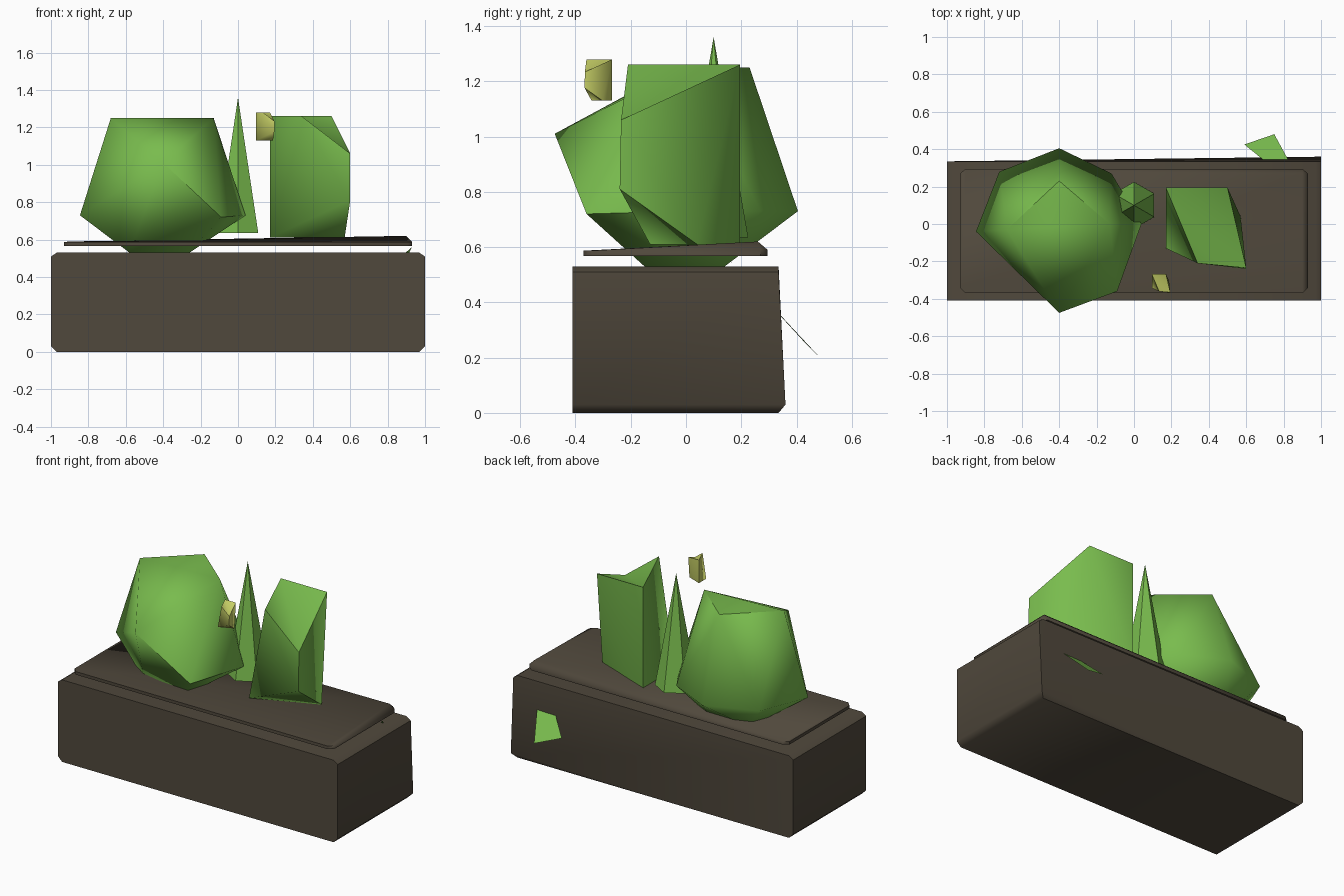
import bpy, bmesh, math
from mathutils import Vector

if "Cube" in bpy.data.objects:
    bpy.data.objects.remove(bpy.data.objects["Cube"])


def material(name, rgb):
    m = bpy.data.materials.new(name)
    m.diffuse_color = (*rgb, 1)
    m.use_nodes = True
    m.node_tree.nodes["Principled BSDF"].inputs["Base Color"].default_value = m.diffuse_color
    return m


BROWN = material("dark_brown", (0.08, 0.065, 0.045))
GREEN = material("leaf_green", (0.19, 0.50, 0.075))
YELLOW = material("pale_yellow", (0.60, 0.66, 0.14))


def finish(bm, name, mat, smooth_angle=None):
    bmesh.ops.recalc_face_normals(bm, faces=bm.faces[:])
    me = bpy.data.meshes.new(name)
    bm.to_mesh(me)
    bm.free()
    me.materials.append(mat)
    if smooth_angle:
        me.polygons.foreach_set("use_smooth", [True] * len(me.polygons))
        me.set_sharp_from_angle(angle=math.radians(smooth_angle))
    ob = bpy.data.objects.new(name, me)
    bpy.context.collection.objects.link(ob)
    return ob


def hull(name, points, mat, smooth_angle=None):
    bm = bmesh.new()
    for p in points:
        bm.verts.new(p)
    res = bmesh.ops.convex_hull(bm, input=bm.verts[:])
    junk = {g for g in res["geom_interior"] + res["geom_unused"]
            if isinstance(g, bmesh.types.BMVert)}
    bmesh.ops.delete(bm, geom=list(junk), context='VERTS')
    bmesh.ops.dissolve_limit(bm, angle_limit=math.radians(1),
                             verts=bm.verts[:], edges=bm.edges[:])
    return finish(bm, name, mat, smooth_angle)


def mesh(name, points, faces, mat, smooth_angle=None):
    bm = bmesh.new()
    vs = [bm.verts.new(p) for p in points]
    for f in faces:
        bm.faces.new([vs[i] for i in f])
    return finish(bm, name, mat, smooth_angle)


# planter box: chipped corners, back flaring at one lower corner
box = []
for s in (-1, 1):
    flare = 0.36 if s > 0 else 0.335
    for x, z, back in ((0.97, 0, 0.335), (1, 0.03, flare),
                       (1, 0.51, 0.335), (0.97, 0.53, 0.335)):
        box += [(s * x, -0.41, z), (s * x, back, z)]
hull("planter_box", box, BROWN, 50)

# soil slab: thin, rising toward the back right
slab = []
for s in (-1, 1):
    slab += [(s * x, y, 0.567) for x, y in
             ((0.93, -0.34), (0.9, -0.37), (0.9, 0.295), (0.93, 0.27))]
    slab += [(s * 0.93, -0.34, 0.587), (s * 0.9, -0.37, 0.587)]
slab += [(0.9, 0.26, 0.62), (0.93, 0.27, 0.59), (0.9, 0.295, 0.59),
         (-0.93, 0.27, 0.587), (-0.9, 0.295, 0.59)]
hull("soil_slab", slab, BROWN, 50)

# large round bush: foot, widest ring, front bulge, crown
bush = [(-0.58, -0.13, 0.53), (-0.26, -0.15, 0.53),
        (-0.26, 0.14, 0.53), (-0.55, 0.14, 0.53),
        (-0.845, -0.04, 0.73), (-0.72, 0.28, 0.73), (-0.4, 0.405, 0.73),
        (-0.12, 0.27, 0.73), (0.04, 0.0, 0.73), (-0.09, -0.36, 0.72),
        (-0.4, -0.475, 1.01),
        (-0.68, -0.03, 1.25), (-0.4, 0.23, 1.25), (-0.13, 0.0, 1.25)]
hull("round_bush", bush, GREEN, 62)

# pointed shoot: six-sided spike
bm = bmesh.new()
bmesh.ops.create_cone(bm, cap_ends=True, segments=6, radius1=0.125,
                      radius2=0, depth=0.725)
bmesh.ops.remove_doubles(bm, verts=bm.verts[:], dist=0.0001)
far = max(bm.verts, key=lambda v: v.co.xy.length).co
turn = math.pi / 2 - math.atan2(far.y, far.x)
for v in bm.verts:
    x, y = v.co.x, v.co.y
    v.co.x = x * math.cos(turn) - y * math.sin(turn)
    v.co.y = x * math.sin(turn) + y * math.cos(turn) + 0.1
    v.co.z += 0.635 + 0.3625
finish(bm, "pointed_shoot", GREEN)

# angular shrub with a folded top, and a small flower of the same shape
shrub = [(0.17, 0.195, 1.26), (0.5, 0.195, 1.26), (0.6, -0.235, 1.06),
         (0.34, -0.21, 1.26), (0.6, -0.24, 0.81), (0.17, -0.13, 0.61),
         (0.57, 0.04, 0.61), (0.17, 0.195, 0.61)]
faces = [(0, 3, 2), (0, 2, 1), (0, 7, 5), (0, 5, 3), (3, 5, 4), (3, 4, 2),
         (2, 4, 6), (2, 6, 1), (5, 7, 6), (5, 6, 4), (0, 1, 7), (1, 6, 7)]
mesh("angular_shrub", shrub, faces, GREEN, 62)
base = Vector((0.17, 0.195, 0.61))
flower = [(Vector(p) - base) * 0.23 + Vector((0.095, -0.267, 1.13))
          for p in shrub]
mesh("flower", flower, faces, YELLOW, 62)

# flat leaf passing through the back of the box
mesh("back_leaf", [(0.59, 0.425, 0.26), (0.75, 0.48, 0.205),
                   (0.93, 0.15, 0.56)], [(0, 1, 2)], GREEN)
